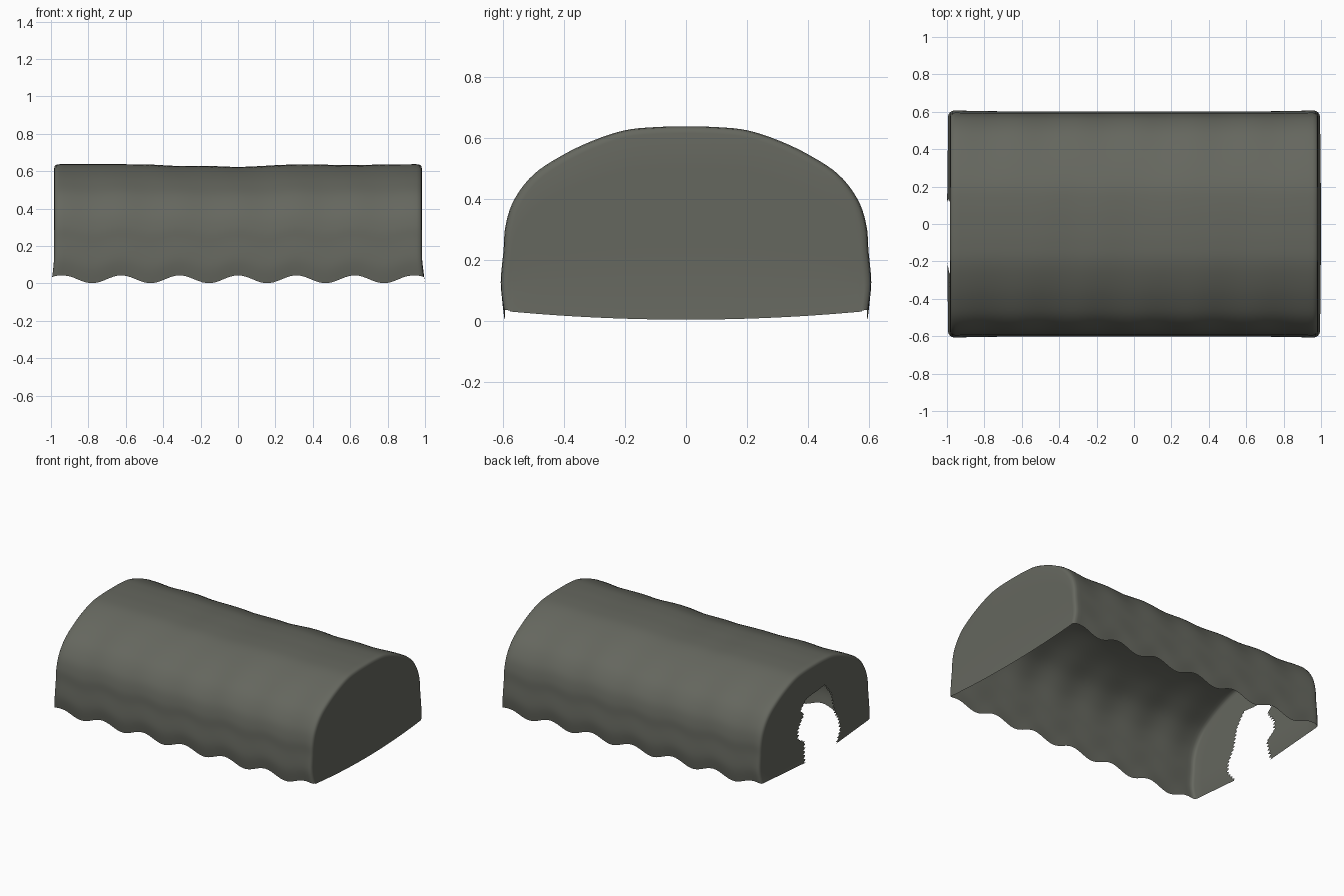
import bpy, bmesh
from math import cos, pi, exp
from mathutils import Vector

if "Cube" in bpy.data.objects:
    bpy.data.objects.remove(bpy.data.objects["Cube"])

HEIGHT = 0.637
SEG = 5

# Arch cross-section (y, z), from one hem up to the ridge, then mirrored
half = [(0.600, 0), (0.609, 0.09), (0.600, 0.20), (0.593, 0.29), (0.565, 0.38),
        (0.500, 0.47), (0.400, 0.54), (0.300, 0.59), (0.200, 0.624), (0.100, 0.635), (0, HEIGHT)]
profile = [Vector(p) for p in half + [(-y, z) for y, z in half[-2::-1]]]

# Torn doorway outline in the left end (y, z)
doorway = [Vector(p) for p in [
    (.12, 0), (.10, .14), (.17, .18), (.17, .25), (.11, .33), (.16, .36), (.08, .43),
    (-.10, .45), (-.17, .36), (-.20, .23), (-.25, .15), (-.26, .08), (-.20, 0)]]


def smooth_path(pts):
    """Catmull-Rom through the points."""
    out = []
    for i in range(len(pts) - 1):
        a, b, c, d = (pts[max(i - 1, 0)], pts[i], pts[i + 1], pts[min(i + 2, len(pts) - 1)])
        for k in range(SEG):
            t = k / SEG
            out.append(0.5 * (2 * b + (c - a) * t + (2 * a - 5 * b + 4 * c - d) * t * t
                              + (3 * b - a - 3 * c + d) * t ** 3))
    return out + [pts[-1]]


def resample(pts, n):
    """n evenly spaced points along a polyline."""
    lens = [(b - a).length for a, b in zip(pts, pts[1:])]
    total, out = sum(lens), []
    for k in range(n):
        s, i = total * k / (n - 1), 0
        while i < len(lens) - 1 and s > lens[i]:
            s -= lens[i]
            i += 1
        out.append(pts[i].lerp(pts[i + 1], min(s / lens[i], 1)))
    return out


def hem(x):
    return 0.022 + 0.021 * cos(2 * pi * x / 0.312)


def flare(x, z):
    """Fabric kicks outwards near the ground at both ends."""
    f = max(0, 1 - z / 0.17) ** 2 * 0.017
    return x + (f if x > 0 else -f)


def end_hem(y):
    return 0.004 + 0.028 * (abs(y) / 0.6) ** 2


arch = smooth_path(profile)
N = len(arch)
bm = bmesh.new()


def arch_ring(x, inset=0.0):
    zb = hem(x)
    sag = 0.014 * exp(-(x / 0.2) ** 2) + 0.008 * exp(-((x + 0.32) / 0.12) ** 2) + 0.005 * exp(-((x - 0.6) / 0.15) ** 2)
    grow = 1 - 0.012 * (1 - abs(x) ** 6) - inset / 0.6
    ring = []
    for p in arch:
        z = zb + p.y * (1 - (zb + inset + sag) / HEIGHT)
        px = flare(x, z) if abs(x) > 0.93 else x
        ring.append(bm.verts.new((px, p.x * grow, z)))
    return ring


def bridge(a, b):
    for i in range(N - 1):
        bm.faces.new((a[i], a[i + 1], b[i + 1], b[i]))


# Arched canopy with a scalloped hem and rounded end edges
stations = [(-0.983, .022), (-0.980, .010), (-0.972, .003)]
stations += [(-0.955 + 1.91 * i / 80, 0) for i in range(81)]
stations += [(-x, s) for x, s in stations[2::-1]]
rings = [arch_ring(x, s) for x, s in stations]
for a, b in zip(rings, rings[1:]):
    bridge(a, b)


def end_wall(edge, x, inner, steps=5):
    """Fill from the arch edge in to an inner outline."""
    last = edge
    for k in range(1, steps + 1):
        t = k / steps
        ring = []
        for v, q in zip(edge, inner):
            y = v.co.y + (q.x - v.co.y) * t
            z = v.co.z + (q.y - v.co.z) * t
            ring.append(bm.verts.new((flare(x, z), y, z)))
        bridge(last, ring)
        last = ring


# Closed right end, running down to its curved hem
end_wall(rings[-1], 0.983, [Vector((v.co.y * 0.985, end_hem(v.co.y))) for v in rings[-1]])

# Open left end with a ragged doorway
ragged = resample(doorway, N)
for i in range(1, N - 1, 2):
    ragged[i].x += 0.022 if ragged[i].x > 0 else -0.022
for p in ragged:
    p.y = max(p.y, end_hem(p.x))
end_wall(rings[0], -0.983, ragged)

bmesh.ops.recalc_face_normals(bm, faces=bm.faces[:])
mesh = bpy.data.meshes.new("shelter_canopy")
bm.to_mesh(mesh)
bm.free()
canopy = bpy.data.objects.new("shelter_canopy", mesh)
bpy.context.collection.objects.link(canopy)

cloth = bpy.data.materials.new("drab_cloth")
cloth.diffuse_color = (0.13, 0.135, 0.113, 1)
cloth.use_nodes = True
cloth.node_tree.nodes["Principled BSDF"].inputs["Base Color"].default_value = cloth.diffuse_color
mesh.materials.append(cloth)

bpy.context.view_layer.objects.active = canopy
canopy.select_set(True)
bpy.ops.object.shade_smooth_by_angle(angle=pi / 3)
